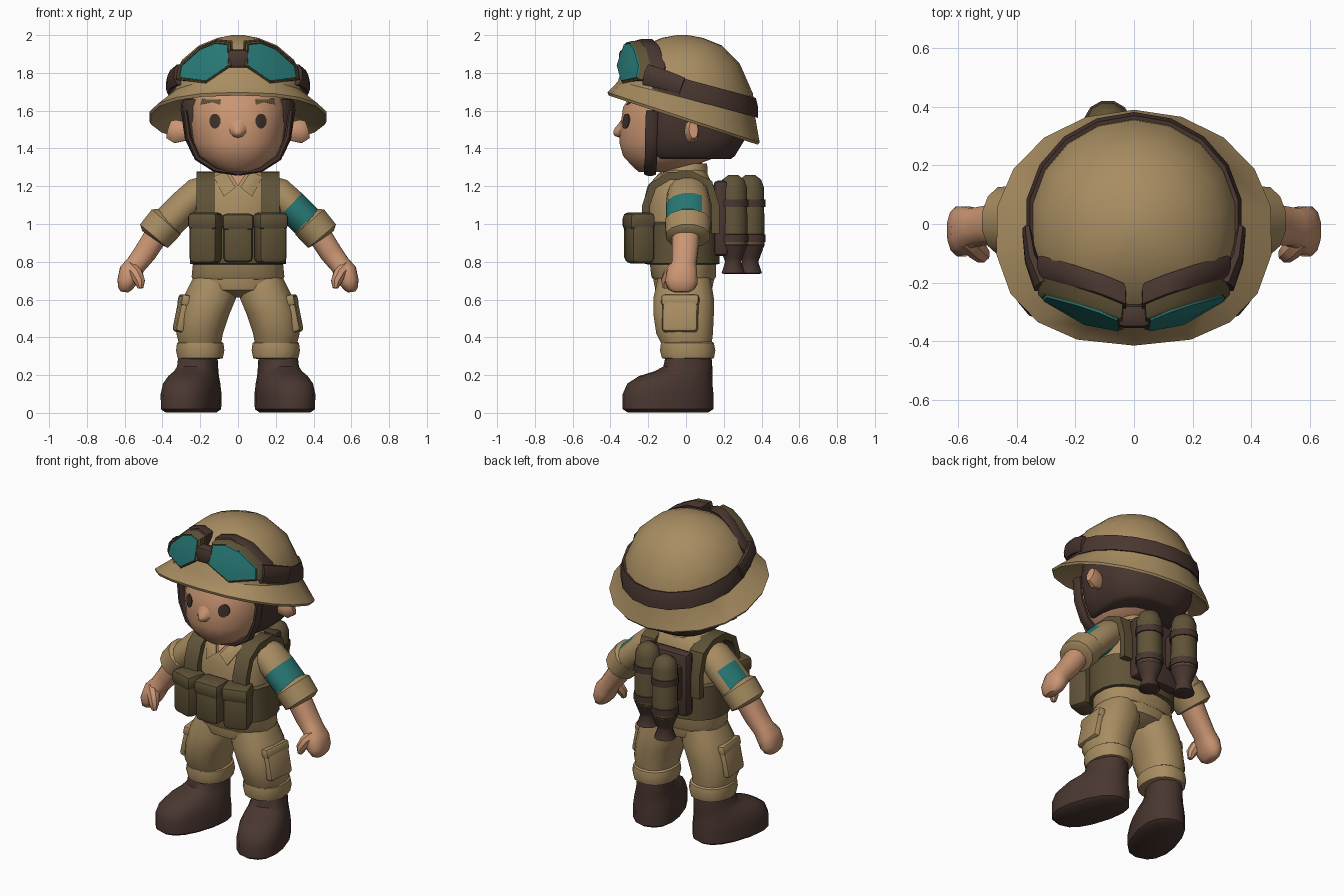
import bpy, bmesh, math
from mathutils import Vector
from mathutils.bvhtree import BVHTree


def material(name, rgb):
    m = bpy.data.materials.new(name)
    m.diffuse_color = (*rgb, 1)
    return m


TAN = material("khaki cloth", (.39, .265, .12))
SKIN = material("skin", (.59, .30, .17))
BROWN = material("dark brown leather", (.068, .038, .030))
OLIVE = material("olive webbing", (.115, .085, .038))
TEAL = material("teal", (.02, .19, .18))
DARK = material("dark features", (.05, .03, .022))


def finish(name, bm, mats, rule=None, angle=40):
    bmesh.ops.recalc_face_normals(bm, faces=bm.faces)
    bm.normal_update()
    if rule:
        for f in bm.faces:
            f.material_index = rule(f.calc_center_median(), f.normal)
    me = bpy.data.meshes.new(name)
    bm.to_mesh(me)
    bm.free()
    for m in mats:
        me.materials.append(m)
    me.shade_smooth()
    me.set_sharp_from_angle(angle=math.radians(angle))
    ob = bpy.data.objects.new(name, me)
    bpy.context.collection.objects.link(ob)
    return ob


def skin(name, rings, mats, rule=None, angle=40):
    """Join equal-length rings of points into a closed surface."""
    bm = bmesh.new()
    rows = [[bm.verts.new(p) for p in r] for r in rings]
    n = len(rows[0])
    for a, b in zip(rows, rows[1:]):
        for i in range(n):
            bm.faces.new((a[i], a[(i + 1) % n], b[(i + 1) % n], b[i]))
    bm.faces.new(rows[0])
    bm.faces.new(rows[-1])
    return finish(name, bm, mats, rule, angle)


def unit(n, p=2, pf=None):
    """Superellipse outline points; pf is the exponent of the front half."""
    for i in range(n):
        t = 2 * math.pi * (i + .5) / n
        c, s = math.cos(t), math.sin(t)
        e = 2 / (pf if pf and s < 0 else p)
        yield (math.copysign(abs(c) ** e, c), math.copysign(abs(s) ** e, s))


def ring(z, rx, yf, yb, slope=0, cx=0, n=16, p=2, rot=0, pf=None):
    """Flat ring from front yf to back yb, tilted by slope, turned about z."""
    out = []
    for u, v in unit(n, p, pf):
        x, y = rx * u, (yf + yb) / 2 + (yb - yf) / 2 * v
        c, s = math.cos(rot), math.sin(rot)
        out.append((cx + x * c - y * s, x * s + y * c, z - slope * y))
    return out


def stack(name, rows, mats, angle=40, **kw):
    return skin(name, [ring(*r, **kw) for r in rows], mats, angle=angle)


def tube(name, pts, mats, s=1, n=12, p=2, rule=None, ref=(0, 1, 0)):
    """Sweep through (x, y, z, half_width, half_depth); depth follows ref."""
    P = [Vector((s * q[0], q[1], q[2])) for q in pts]
    rings = []
    for i, q in enumerate(pts):
        t = (P[min(i + 1, len(P) - 1)] - P[max(i - 1, 0)]).normalized()
        u = Vector(ref).cross(t).normalized()
        v = t.cross(u)
        rings.append([P[i] + u * q[3] * a + v * q[4] * b for a, b in unit(n, p)])
    return skin(name, rings, mats, rule)


def block(name, loc, size, mat, turn=0, bevel=.025, lean=0):
    bm = bmesh.new()
    bmesh.ops.create_cube(bm, size=1)
    bmesh.ops.scale(bm, vec=size, verts=bm.verts)
    bmesh.ops.bevel(bm, geom=bm.edges[:], offset=bevel, segments=2, affect='EDGES', profile=.5)
    ob = finish(name, bm, [mat])
    ob.location, ob.rotation_euler = loc, (0, lean, turn)
    return ob


def plate(name, target, outline, mat, lift=.006):
    """Thin patch laid on the front of a target; outline in (x, z)."""
    tree = BVHTree.FromObject(target, bpy.context.evaluated_depsgraph_get())
    cx = sum(p[0] for p in outline) / len(outline)
    cz = sum(p[1] for p in outline) / len(outline)
    def hit(x, z):
        h = tree.ray_cast(Vector((x, -2, z)), Vector((0, 1, 0)))[0]
        return (h.y if h else -.1) - lift
    rings = []
    for k, d in ((1, .01), (1, 0), (.5, 0), (.05, 0)):
        pts = [(cx + (x - cx) * k, cz + (z - cz) * k) for x, z in outline]
        rings.append([(x, hit(x, z) + d, z) for x, z in pts])
    return skin(name, rings, [mat])


# Head, nose, hood, ears, chin straps and face
head = stack("head", [(1.275, .07, -.25, -.06), (1.30, .14, -.28, .02), (1.36, .21, -.335, .18),
                      (1.43, .245, -.355, .24), (1.52, .26, -.35, .27), (1.62, .265, -.335, .28),
                      (1.70, .25, -.28, .25)], [SKIN], n=24, p=2.2)
skin("nose", [[(r * u, y, 1.495 + h + r * v) for u, v in unit(10)]
              for y, r, h in ((-.335, .06, .01), (-.358, .035, 0), (-.376, .022, -.008), (-.384, .008, -.01))],
     [SKIN], angle=80)
stack("hood", [(1.345, .215, -.17, .24), (1.36, .24, -.185, .26), (1.45, .282, -.195, .315),
               (1.6, .305, -.20, .32), (1.66, .30, -.19, .30)], [BROWN], n=24, p=2.6, pf=4.5)
for s in (1, -1):
    tube("ear", [(.27, .02, 1.49, .05, .03), (.33, .03, 1.49, .065, .04), (.365, .04, 1.50, .05, .025)],
         [SKIN], s, n=10)
    tube("cheek_strap", [(.28, -.18, 1.60, .015, .035), (.262, -.185, 1.46, .018, .035),
                         (.215, -.185, 1.35, .018, .035), (.12, -.19, 1.288, .016, .035),
                         (0, -.19, 1.268, .014, .035)], [BROWN], s, n=8)
    plate("eye", head, [(s * .122 + .03 * u, 1.545 + .04 * v) for u, v in unit(12)], DARK)
    plate("eyebrow", head, [(s * x, z) for x, z in
                            ((.095, 1.63), (.14, 1.645), (.20, 1.63), (.19, 1.665), (.09, 1.66))], OLIVE)

# Helmet with tilted brim, and strap around it
stack("helmet", [(1.63, .30, -.31, .31, .25), (1.545, .468, -.41, .38, .33), (1.56, .475, -.415, .39, .33),
                 (1.665, .365, -.36, .365, .25), (1.76, .35, -.34, .355, .2), (1.865, .30, -.29, .285, .06),
                 (1.945, .21, -.22, .19), (1.985, .11, -.13, .09), (2.0, .03, -.05, .01)],
      [TAN], n=18, angle=30, pf=2.4)
stack("goggle_strap", [(1.67, .28, -.25, .28, .27), (1.665, .372, -.335, .382, .27), (1.72, .372, -.335, .382, .27),
                       (1.767, .36, -.32, .37, .27), (1.72, .28, -.25, .27, .27)], [BROWN], n=18, pf=2.4)

# Goggles: swept-back lenses in a frame on a dark pad
LENS = [(.31, 1.775), (.17, 1.757), (.05, 1.84), (.055, 1.95), (.12, 1.957), (.20, 1.925), (.30, 1.835)]
for s in (1, -1):
    def outline(k, d):
        pts = [(.17 + (x - .17) * k, 1.86 + (z - 1.86) * k) for x, z in LENS]
        return [(s * x, -.387 + .35 * (x - .05) + .5 * (x - .05) ** 2 + .32 * (z - 1.76) + d, z) for x, z in pts]
    skin("goggle_pad", [outline(1.16, .125), outline(1.22, .115), outline(1.22, .055), outline(1.1, .05)], [BROWN])
    skin("goggle_frame", [outline(1.15, .07), outline(1.12, .008), outline(1.03, 0), outline(.9, .015)], [OLIVE])
    skin("goggle_lens", [outline(1.0, .008), outline(.99, -.006), outline(.5, -.012)], [TEAL])
    tube("strap_end", [(.31, -.21, 1.79, .06, .035), (.35, -.12, 1.765, .055, .025),
                       (.365, -.02, 1.73, .05, .018)], [BROWN], s, n=8, ref=(1, 0, 0))
block("goggle_bridge", (0, -.315, 1.875), (.12, .08, .10), BROWN)

# Neck, shirt and collar
stack("neck", [(1.18, .085, -.10, .08), (1.36, .085, -.10, .09)], [SKIN], n=12)
shirt = stack("shirt", [(.705, .24, -.17, .15), (.72, .248, -.185, .16), (.85, .235, -.20, .16),
                        (1.0, .235, -.21, .16), (1.13, .23, -.205, .155), (1.21, .21, -.175, .14),
                        (1.265, .165, -.125, .115), (1.295, .10, -.10, .09)], [TAN], n=20, p=2.4)
stack("collar", [(1.26, .13, -.12, .115), (1.295, .125, -.12, .115), (1.32, .10, -.08, .11),
                 (1.30, .088, -.07, .09)], [TAN], n=14)
plate("shirt_opening", shirt, [(0, 1.20), (.055, 1.285), (-.055, 1.285)], SKIN, .022)
for s in (1, -1):
    plate("collar_flap", shirt, [(s * x, z) for x, z in
                                 ((.012, 1.195), (.075, 1.145), (.13, 1.25), (.07, 1.28))], TAN, .026)

# Vest band, shoulder straps and pouches
stack("vest_band", [(.785, .235, -.20, .16), (.79, .258, -.22, .18), (1.0, .255, -.225, .178),
                    (1.01, .235, -.21, .16)], [OLIVE], n=20, p=2.4)
SIDE = (-.048, -.02), (-.048, .022), (.048, .022), (.048, -.02)
PATH = ((-.215, .98, -1, 0), (-.21, 1.10, -1, 0), (-.175, 1.20, -.8, .6), (-.09, 1.253, -.3, 1),
        (.03, 1.257, .2, 1), (.12, 1.215, .8, .6), (.155, 1.10, 1, 0), (.155, .95, 1, 0))
for s in (1, -1):
    skin("shoulder_strap", [[(s * (.172 + dx), y + k * ny, z + k * nz) for dx, k in SIDE]
                            for y, z, ny, nz in PATH], [OLIVE])
    block("side_pouch", (s * .172, -.245, .92), (.155, .13, .26), OLIVE, s * .3, .03)
    block("side_pouch_flap", (s * .172, -.25, 1.015), (.165, .14, .09), OLIVE, s * .3)
block("middle_pouch", (0, -.26, .92), (.16, .135, .25), OLIVE, 0, .03)
block("middle_pouch_flap", (0, -.265, 1.01), (.17, .14, .09), OLIVE)

# Arms: sleeve with teal marking, rolled cuff, forearm, thumb
for s in (1, -1):
    def marking(c, n, s=s):
        if not .275 < abs(c.x - n.x * .085) < .37:
            return 0
        if s > 0:
            return int(n.y < .55)
        return int(n.dot(Vector((-.65, .45, .61))) > .84)
    tube("sleeve", [(.13, .01, 1.20, .07, .09), (.21, .01, 1.16, .09, .11), (.277, .012, 1.10, .09, .118),
                    (.362, .012, 1.015, .09, .118), (.40, .012, .98, .085, .11)],
         [TAN, TEAL], s, n=14, rule=marking)
    tube("rolled_cuff", [(.365, .01, 1.025, .08, .10), (.38, .01, 1.01, .105, .125),
                         (.445, .01, .935, .10, .12), (.452, .01, .925, .07, .09)], [TAN], s, n=12)
    tube("forearm_and_hand", [(.42, 0, .96, .065, .075), (.49, -.005, .85, .062, .07), (.54, -.01, .785, .056, .066),
                              (.57, -.02, .745, .062, .082), (.59, -.025, .69, .052, .088),
                              (.60, -.025, .655, .036, .07), (.602, -.025, .64, .02, .045)],
         [SKIN], s, n=12, p=2.4)
    tube("thumb", [(.57, -.05, .77, .035, .04), (.538, -.085, .735, .036, .038), (.52, -.105, .695, .03, .03),
                   (.515, -.11, .66, .015, .015)], [SKIN], s, n=8)

# Trousers with cargo pockets, and boots
stack("trouser_hips", [(.61, .05, -.07, .07), (.65, .20, -.165, .14), (.70, .235, -.175, .15),
                       (.78, .23, -.17, .15)], [TAN], n=16, p=2.3)
for s in (1, -1):
    skin("trouser_leg", [ring(z, rx, f, b, cx=s * cx, p=2.3) for z, cx, rx, f, b in
                         ((.34, .20, .108, -.12, .135), (.42, .203, .125, -.16, .145), (.52, .18, .136, -.175, .15),
                          (.61, .15, .143, -.175, .15), (.72, .122, .115, -.15, .13))], [TAN])
    skin("trouser_cuff", [ring(z, rx, f, b, cx=s * .2, p=2.3) for z, rx, f, b in
                          ((.285, .10, -.11, .13), (.29, .122, -.13, .15), (.33, .13, -.14, .158),
                           (.37, .125, -.135, .15), (.385, .10, -.11, .13))], [TAN])
    block("cargo_pocket", (s * .295, -.03, .525), (.055, .19, .20), TAN, -s * .1, .02, -s * .2)
    block("cargo_flap", (s * .28, -.03, .595), (.06, .20, .06), TAN, -s * .1, .015, -s * .2)
    skin("boot", [ring(z, rx, f, b, cx=s * .217, n=16, p=2.4, rot=s * .32) for z, rx, f, b in
                  ((.003, .115, -.32, .12), (.02, .138, -.345, .145), (.10, .14, -.345, .145), (.155, .132, -.32, .14),
                   (.195, .118, -.255, .14), (.22, .108, -.17, .14), (.245, .103, -.12, .14),
                   (.31, .098, -.105, .135))], [BROWN])

# Back frame with twin tanks
block("pack_frame", (0, .185, 1.03), (.32, .08, .40), BROWN)
for x, y in ((.095, .25), (-.09, .34)):
    def turned(name, rows, mat):
        skin(name, [[(x + r * u, y + r * v, z) for u, v in unit(12)] for z, r in rows], [mat])
    turned("tank", ((.86, .05), (.885, .078), (1.19, .076), (1.235, .06), (1.26, .025)), OLIVE)
    for z in (.925, 1.11):
        turned("tank_band", ((z - .022, .07), (z - .02, .083), (z + .02, .083), (z + .022, .07)), BROWN)
    turned("nozzle", ((.735, .05), (.74, .064), (.80, .044), (.82, .052), (.895, .08), (.90, .05)), BROWN)
    block("tank_mount", (x, (y + .18) / 2, 1.05), (.08, y - .16, .22), BROWN)
